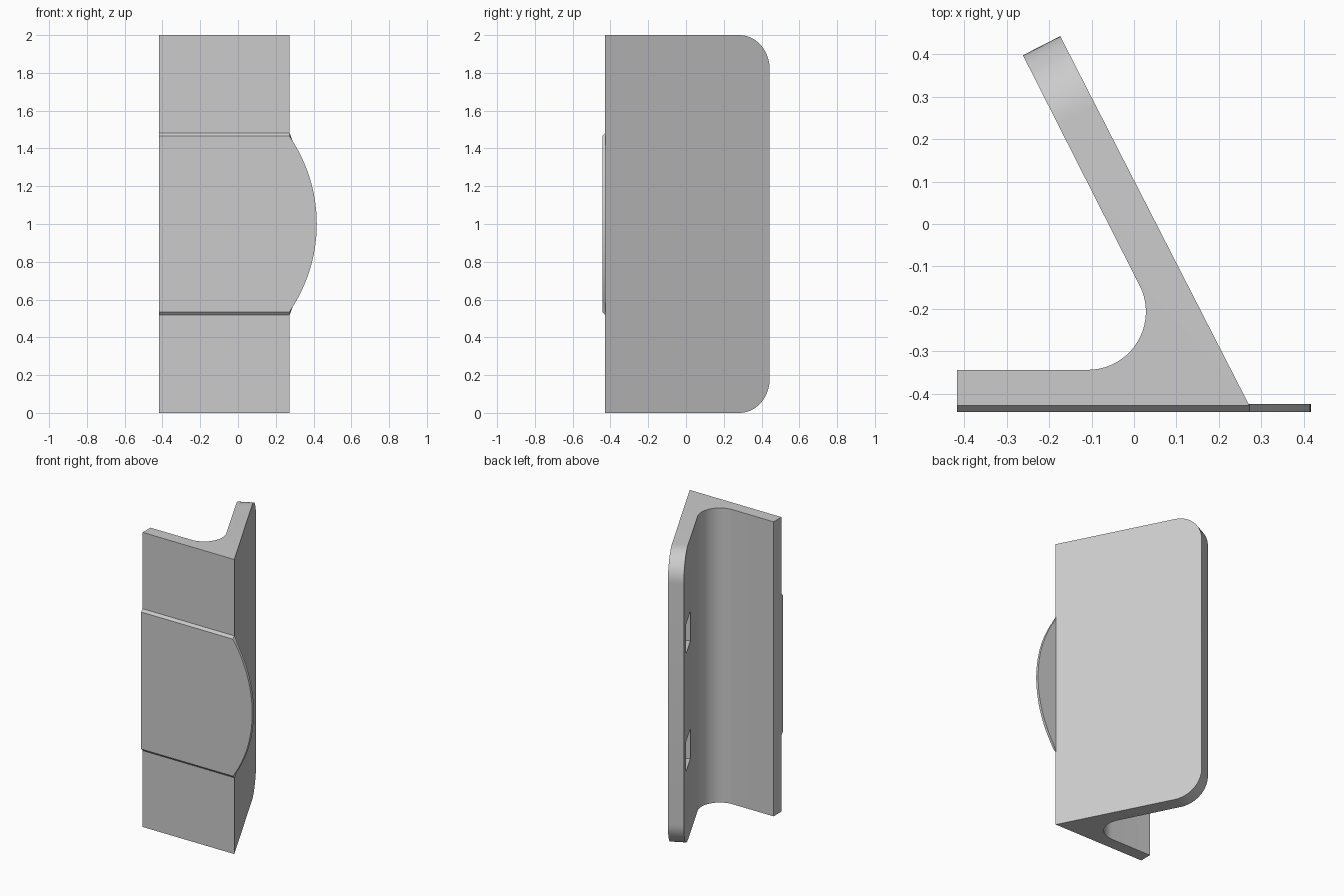
import bpy, bmesh, math
from mathutils import Vector, Matrix

cube = bpy.data.objects.get("Cube")
if cube:
    bpy.data.objects.remove(cube, do_unlink=True)

GREY = (0.6, 0.6, 0.6, 1)
metal = bpy.data.materials.new("plain_grey")
metal.use_nodes = True
metal.diffuse_color = GREY
metal.node_tree.nodes["Principled BSDF"].inputs["Base Color"].default_value = GREY


def make_object(name, bm):
    bmesh.ops.recalc_face_normals(bm, faces=bm.faces)
    mesh = bpy.data.meshes.new(name)
    bm.to_mesh(mesh)
    bm.free()
    mesh.materials.append(metal)
    obj = bpy.data.objects.new(name, mesh)
    bpy.context.collection.objects.link(obj)
    return obj


def loft(loop_a, loop_b):
    """Closed solid between two matching outlines."""
    bm = bmesh.new()
    a = [bm.verts.new(p) for p in loop_a]
    b = [bm.verts.new(p) for p in loop_b]
    bm.faces.new(a)
    bm.faces.new(b[::-1])
    for i in range(len(a)):
        j = (i + 1) % len(a)
        bm.faces.new((a[i], b[i], b[j], a[j]))
    return bm


def finish(obj):
    bpy.ops.object.select_all(action='DESELECT')
    obj.select_set(True)
    bpy.context.view_layer.objects.active = obj
    bpy.ops.object.shade_smooth_by_angle(angle=math.radians(25))


# Angled bracket: flat flange, inner fillet and slanted flange
HEIGHT, FRONT, LEFT = 2.0, -0.428, -0.417
tip_out, tip_in = Vector((-0.174, 0.443)), Vector((-0.262, 0.398))
corner = Vector((0.272, FRONT))
along = (corner - tip_out).normalized()
outward = Vector((-along.y, along.x))
radius, centre = 0.137, Vector((-0.109, -0.207))
end = math.atan2(outward.y, outward.x)
start = -math.pi / 2
steps = 20
fillet = [centre + radius * Vector((math.cos(t), math.sin(t)))
          for t in (start + (end - start) * i / steps for i in range(steps + 1))]
profile = [Vector((LEFT, FRONT)), corner, tip_out, tip_in] + fillet[::-1]
profile.append(Vector((LEFT, centre.y - radius)))
bm = loft([(p.x, p.y, 0) for p in profile], [(p.x, p.y, HEIGHT) for p in profile])

# Round the two free corners of the slanted flange
tip_edges = [e for e in bm.edges
             if all(v.co.y > 0.3 for v in e.verts)
             and abs(e.verts[0].co.z - e.verts[1].co.z) < 0.01]
bmesh.ops.bevel(bm, geom=tip_edges, offset=0.18, segments=14, profile=0.5, affect='EDGES')
bracket = make_object("angled_bracket", bm)

# Square blind pockets in the inner face of the slanted flange
bpy.context.view_layer.objects.active = bracket
turn = Matrix.Rotation(math.atan2(along.y, along.x), 4, 'Z')
for z in (0.6, 1.4):
    spot = tip_in + along * 0.19
    bm = bmesh.new()
    bmesh.ops.create_cube(bm, size=1, matrix=Matrix.Translation((spot.x, spot.y, z))
                          @ turn @ Matrix.Diagonal((0.2, 0.1, 0.2, 1)))
    cutter = make_object("pocket_cutter", bm)
    cutter.hide_render = True
    mod = bracket.modifiers.new("pocket", 'BOOLEAN')
    mod.operation, mod.solver, mod.object = 'DIFFERENCE', 'EXACT', cutter
    bpy.ops.object.modifier_apply(modifier=mod.name)
    bpy.data.objects.remove(cutter, do_unlink=True)
finish(bracket)

# Raised front plate with sloped top and bottom edges and a bowed side
half, bow, side = 0.465, 0.145, 0.272
arc_r = (half ** 2 + bow ** 2) / (2 * bow)
spread = math.asin(half / arc_r)
arc = []
for i in range(33):
    t = spread * (i / 16 - 1)
    arc.append((side + bow - arc_r + arc_r * math.cos(t), 1 + arc_r * math.sin(t)))


def plate_outline(y, grow):
    pts = [(LEFT, 1 - half - grow), (side, 1 - half - grow)] + arc[1:-1]
    pts += [(side, 1 + half + grow), (LEFT, 1 + half + grow)]
    return [(x, y, z) for x, z in pts]


plate = make_object("front_plate", loft(plate_outline(-0.443, 0), plate_outline(-0.425, 0.02)))
finish(plate)
